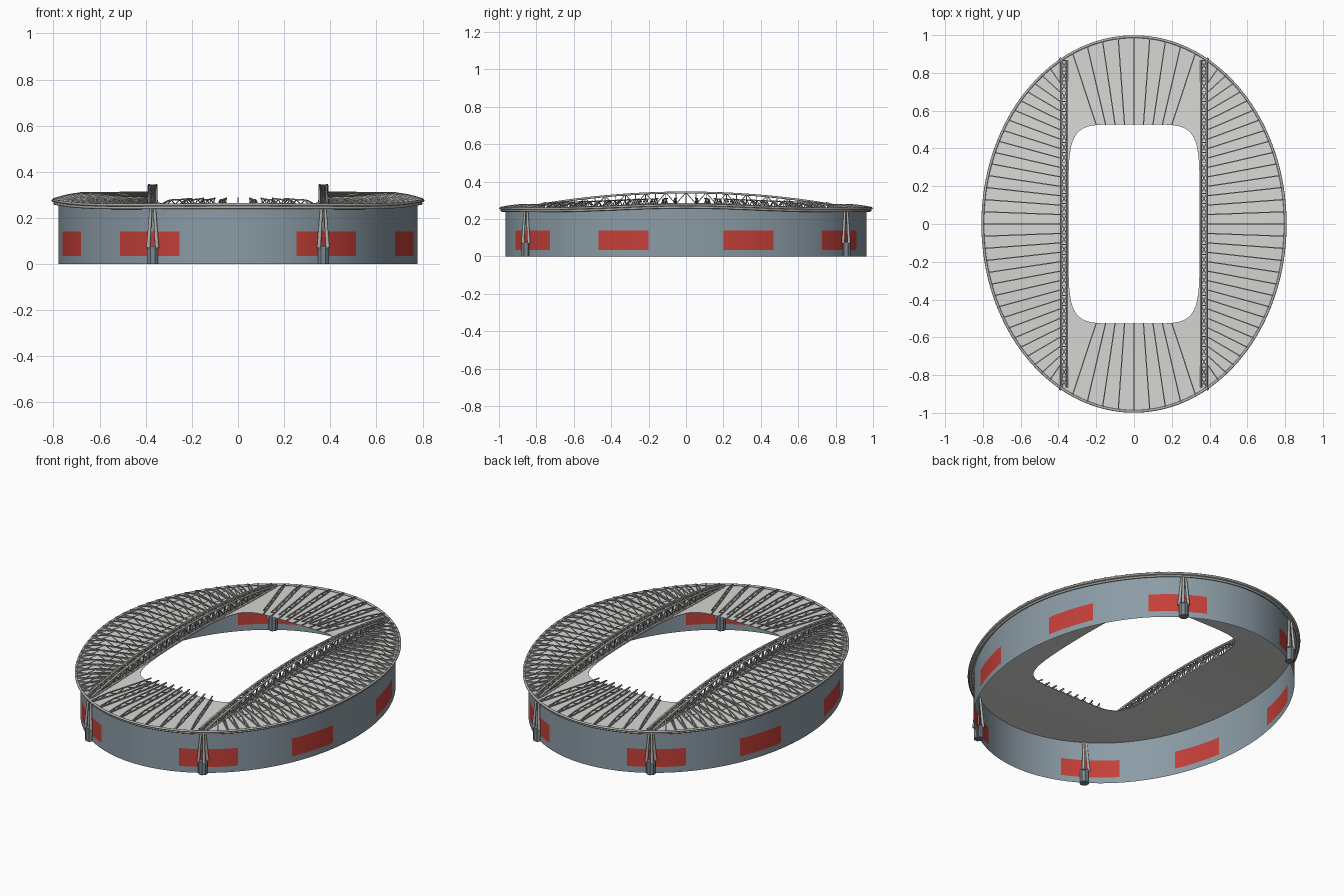
import bpy
import bmesh
from math import sin, cos, radians, hypot
from mathutils import Vector

cube = bpy.data.objects.get("Cube")
if cube:
    bpy.data.objects.remove(cube, do_unlink=True)


def material(name, rgb):
    m = bpy.data.materials.new(name)
    m.use_nodes = True
    m.diffuse_color = (*rgb, 1)
    m.node_tree.nodes["Principled BSDF"].inputs["Base Color"].default_value = (*rgb, 1)
    return m


WALL = material("blue grey wall", (0.26, 0.33, 0.38))
RED = material("red panel", (0.56, 0.05, 0.04))
ROOF = material("light grey roof", (0.68, 0.69, 0.67))
STEEL = material("pale steel", (0.43, 0.43, 0.41))
DRUM = material("dark blue grey", (0.19, 0.235, 0.265))

RX, RY = 0.801, 0.992        # roof rim radii
WX, WY = 0.779, 0.965        # wall radii
ARCH_X, ARCH_Y = 0.37, 0.865


def finish(bm, name, mats, smooth=False):
    mesh = bpy.data.meshes.new(name)
    bm.to_mesh(mesh)
    bm.free()
    ob = bpy.data.objects.new(name, mesh)
    bpy.context.collection.objects.link(ob)
    for m in mats:
        mesh.materials.append(m)
    if smooth:
        bpy.ops.object.select_all(action="DESELECT")
        ob.select_set(True)
        bpy.context.view_layer.objects.active = ob
        bpy.ops.object.shade_smooth_by_angle()
    return ob


def bar(bm, a, b, r, r2=None, sides=4):
    """Straight prism between two points."""
    a, b = Vector(a), Vector(b)
    d = b - a
    if d.length < 1e-4:
        return
    q = d.to_track_quat("Z", "Y")
    ends = []
    for p, rad in ((a, r), (b, r2 or r)):
        ends.append([bm.verts.new(p + q @ Vector((rad * cos(t), rad * sin(t), 0)))
                     for t in (radians(360 * (i + 0.5) / sides) for i in range(sides))])
    for i in range(sides):
        j = (i + 1) % sides
        bm.faces.new((ends[0][i], ends[0][j], ends[1][j], ends[1][i]))
    bm.faces.new(ends[0][::-1])
    bm.faces.new(ends[1])


def roof_z(x, y):
    return 0.254 + 0.024 * max(0, 1 - y * y) ** 4 - 0.01 * x * x


def opening(x, y):
    """Point of the rounded opening on the ray through x, y."""
    k = ((abs(x) / 0.347) ** 6 + (abs(y) / 0.527) ** 6) ** (-1 / 6)
    return x * k, y * k


def loft(bm, rows):
    """Quads between closed rings of points; returns faces by row."""
    rings = [[bm.verts.new(p) for p in row] for row in rows]
    n = len(rings[0])
    return [[bm.faces.new((lo[i], lo[(i + 1) % n], hi[(i + 1) % n], hi[i])) for i in range(n)]
            for lo, hi in zip(rings, rings[1:])]


# Outer wall with red panels
bm = bmesh.new()
rows = []
for z in (0, 0.035, 0.14, None):
    row = []
    for i in range(360):
        x, y = WX * cos(radians(i)), WY * sin(radians(i))
        row.append((x, y, roof_z(x, y) - 0.004 if z is None else z))
    rows.append(row)
for i, f in enumerate(loft(bm, rows)[1]):
    a = i % 180 + 0.5
    a = min(a, 180 - a)
    f.material_index = int(12 < a < 29 or 49 < a < 71)
finish(bm, "outer_wall", [WALL, RED], True)

# Roof ring with rounded opening
bm = bmesh.new()
rows = []
for s in range(9):
    row = []
    for i in range(360):
        ox, oy = RX * cos(radians(i)), RY * sin(radians(i))
        ix, iy = opening(ox, oy)
        x, y = ox + (ix - ox) * s / 8, oy + (iy - oy) * s / 8
        row.append((x, y, roof_z(x, y)))
    rows.append(row)
loft(bm, rows)
roof = finish(bm, "roof", [ROOF])
thick = roof.modifiers.new("thickness", "SOLIDIFY")
thick.thickness = 0.003

# Rim tubes around the roof edge
SIDES = 16
for name, inset, rise in (("upper_rim", 0, 0.004), ("lower_rim", 0.008, -0.009)):
    bm = bmesh.new()
    rows = []
    for s in range(SIDES + 1):
        u = radians(360 * s / SIDES)
        row = []
        for i in range(180):
            t = radians(2 * i)
            x, y = (RX - inset) * cos(t), (RY - inset) * sin(t)
            g = 0.007 * cos(u)
            row.append((x + g * cos(t), y + g * sin(t), roof_z(x, y) + rise + 0.006 * sin(u)))
        rows.append(row)
    loft(bm, rows)
    bmesh.ops.remove_doubles(bm, verts=bm.verts, dist=1e-5)
    finish(bm, name, [STEEL], True)


def radial_truss(bm, outer, inner, height):
    """Slim zigzag truss lying on the roof, tapering to the rim."""
    dx, dy = inner[0] - outer[0], inner[1] - outer[1]
    length = hypot(dx, dy)
    n = max(2, round(length / 0.055))
    tops, lows = [], []
    for i in range(n + 1):
        s = i / n
        x, y = outer[0] + dx * s, outer[1] + dy * s
        p = Vector((x, y, roof_z(x, y) + 0.003))
        lows.append(p)
        tops.append(p + Vector((0, 0, height * min(1, 0.25 + s * length / 0.12))))
    for i in range(n):
        bar(bm, tops[i], tops[i + 1], 0.0042)
        bar(bm, lows[i], lows[i + 1], 0.0042)
        if i % 2:
            bar(bm, lows[i], tops[i + 1], 0.0025)
        else:
            bar(bm, tops[i], lows[i + 1], 0.0025)


# Side roof trusses
for name, sx in (("left", 1), ("right", -1)):
    bm = bmesh.new()
    for k in range(-15, 16):
        t = radians(3.75 * k)
        radial_truss(bm, (sx * RX * cos(t), RY * sin(t)), (sx * 0.393, 0.05 * k), 0.032)
    finish(bm, name + "_roof_trusses", [STEEL])

# End roof trusses
for name, sy in (("back", 1), ("front", -1)):
    bm = bmesh.new()
    for k in range(-4, 5):
        t = radians(6 * k)
        radial_truss(bm, (RX * sin(t), sy * RY * cos(t)), (0.05 * k, sy * 0.525), 0.021)
    finish(bm, name + "_roof_trusses", [STEEL])

# Main arched box trusses
BAYS = 32
for name, sx in (("left", 1), ("right", -1)):
    bm = bmesh.new()
    stations = []
    for i in range(BAYS + 1):
        y = ARCH_Y * (2 * i / BAYS - 1)
        low = roof_z(ARCH_X, y) + 0.004
        high = 0.262 + 0.08 * (1 - (y / ARCH_Y) ** 2)
        stations.append([Vector((sx * ARCH_X + w, y, z)) for z in (low, high) for w in (-0.016, 0.016)])
    for i, (a, b) in enumerate(zip(stations, stations[1:])):
        for c in range(4):
            bar(bm, a[c], b[c], 0.0055, sides=SIDES)
        for c in (0, 1):
            bar(bm, b[c], b[c + 2], 0.0035)
            if i % 2:
                bar(bm, a[c], b[c + 2], 0.0035)
            else:
                bar(bm, a[c + 2], b[c], 0.0035)
        for c in (0, 2):
            bar(bm, b[c], b[c + 1], 0.0035)
            bar(bm, a[c], b[c + 1], 0.0035)
            bar(bm, a[c + 1], b[c], 0.0035)
    finish(bm, name + "_main_arch", [STEEL], True)

# Arch supports: drum with struts meeting at the top
for xn, sx in (("left", 1), ("right", -1)):
    for yn, sy in (("back", 1), ("front", -1)):
        x, y = sx * ARCH_X, sy * 0.856
        bm = bmesh.new()
        bar(bm, (x, y, 0), (x, y, 0.078), 0.026, sides=8)
        finish(bm, f"{yn}_{xn}_support_drum", [DRUM])
        bm = bmesh.new()
        for px in (-1, 1):
            for py in (-1, 1):
                bar(bm, (x + px * 0.019, y + py * 0.016, 0.07),
                    (x + px * 0.007, y + py * 0.006, 0.255), 0.0085, 0.006, SIDES)
        finish(bm, f"{yn}_{xn}_support_struts", [STEEL], True)
